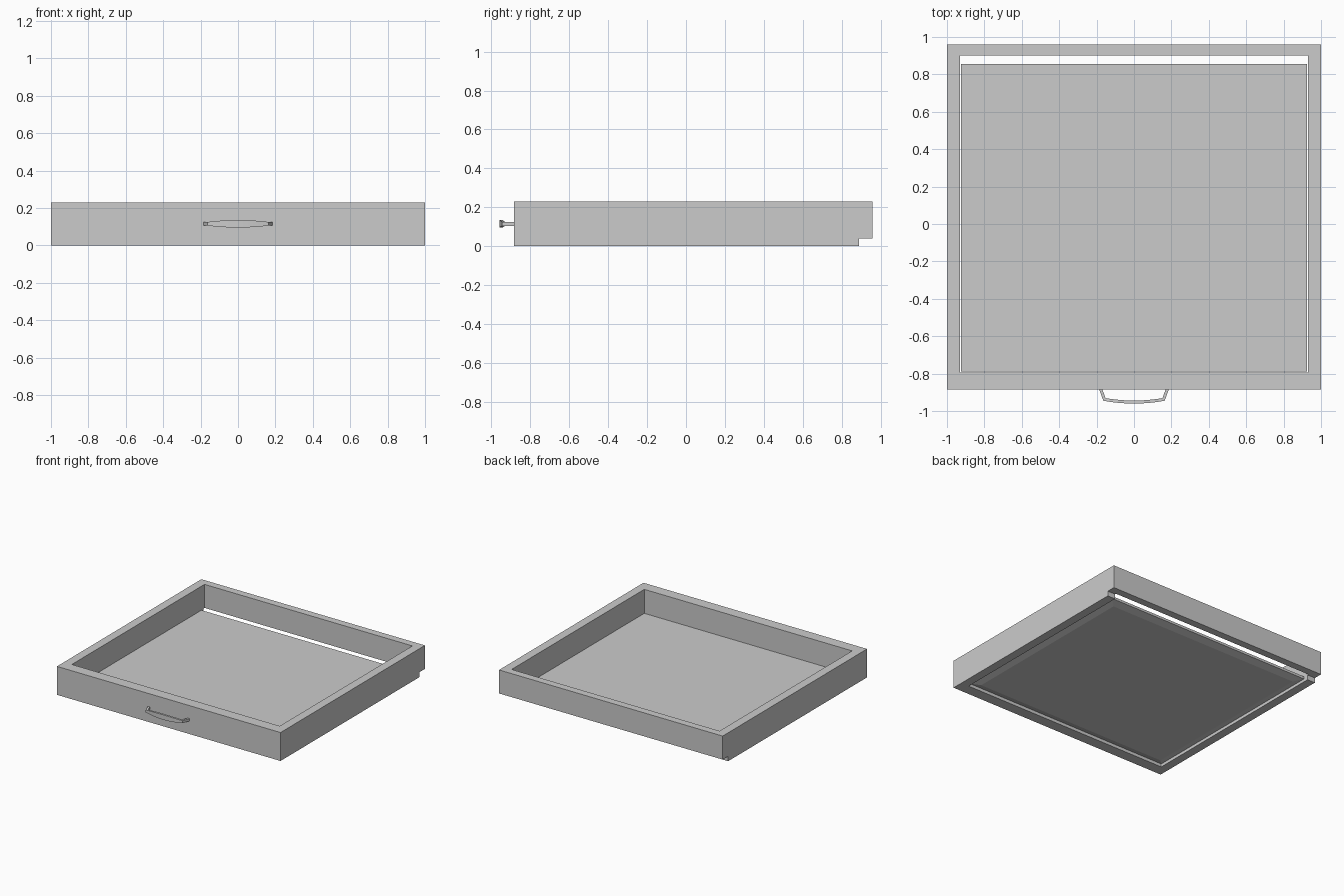
import bpy, bmesh
from mathutils import Vector

cube = bpy.data.objects.get("Cube")
if cube:
    bpy.data.objects.remove(cube, do_unlink=True)

# One plain grey for everything
grey = bpy.data.materials.new("plain_grey")
grey.use_nodes = True
grey.diffuse_color = (0.6, 0.6, 0.6, 1)
grey.node_tree.nodes["Principled BSDF"].inputs["Base Color"].default_value = (0.6, 0.6, 0.6, 1)


def finish(name, bm):
    bmesh.ops.recalc_face_normals(bm, faces=bm.faces)
    mesh = bpy.data.meshes.new(name)
    bm.to_mesh(mesh)
    bm.free()
    mesh.materials.append(grey)
    obj = bpy.data.objects.new(name, mesh)
    bpy.context.scene.collection.objects.link(obj)
    return obj


def box(name, x, y, z):
    bm = bmesh.new()
    bmesh.ops.create_cube(bm, size=1)
    for v in bm.verts:
        v.co = [lo + (c + 0.5) * (hi - lo) for c, (lo, hi) in zip(v.co, (x, y, z))]
    return finish(name, bm)


def loft(name, rings):
    """Skin a list of four-point rings and cap both ends."""
    bm = bmesh.new()
    loops = [[bm.verts.new(p) for p in ring] for ring in rings]
    for a, b in zip(loops, loops[1:]):
        for i in range(4):
            j = (i + 1) % 4
            bm.faces.new((a[i], a[j], b[j], b[i]))
    bm.faces.new(loops[0])
    bm.faces.new(loops[-1])
    return finish(name, bm)


# Drawer frame: solid block, hollowed through, with the back raised off the floor
frame = box("drawer_frame", (-1, 1), (-0.885, 0.96), (0, 0.23))
cutters = [
    box("hollow_cutter", (-0.93, 0.93), (-0.795, 0.9), (-0.5, 0.5)),
    box("back_notch_cutter", (-1.5, 1.5), (0.89, 1.5), (-0.5, 0.04)),
]
for cutter in cutters:
    cutter.hide_render = True
    mod = frame.modifiers.new(cutter.name, "BOOLEAN")
    mod.operation = "DIFFERENCE"
    mod.solver = "EXACT"
    mod.object = cutter
    bpy.context.view_layer.objects.active = frame
    bpy.ops.object.modifier_apply(modifier=mod.name)
for cutter in cutters:
    bpy.data.objects.remove(cutter, do_unlink=True)


# Floor panel with a bevelled underside
def panel_ring(inset, z):
    x, y0, y1 = 0.925 - inset, -0.788 + inset, 0.855 - inset
    return [(-x, y0, z), (x, y0, z), (x, y1, z), (-x, y1, z)]


loft("floor_panel", [panel_ring(0.06, 0.002), panel_ring(0, 0.02), panel_ring(0, 0.04)])

# Bowed pull handle: grip swells in height toward the middle
half, mid_z, thick, steps = 0.158, 0.115, 0.008, 12
path = [(Vector((-0.178, -0.883)), 0.01)]
for i in range(steps + 1):
    t = 2 * i / steps - 1
    swell = 1 - t * t
    path.append((Vector((half * t, -0.938 - 0.014 * swell)), 0.01 + 0.01 * swell))
path.append((Vector((0.178, -0.883)), 0.01))

rings = []
for i, (p, h) in enumerate(path):
    before = (p - path[i - 1][0]).normalized() if i else None
    after = (path[i + 1][0] - p).normalized() if i < len(path) - 1 else None
    if before is None or after is None:
        side = Vector((0.0085 if before is None else -0.0085, 0))
    else:
        tangent = (before + after).normalized()
        side = Vector((-tangent.y, tangent.x)) * thick / tangent.dot(before)
    a, b = p + side, p - side
    rings.append([(a.x, a.y, mid_z - h), (b.x, b.y, mid_z - h),
                  (b.x, b.y, mid_z + h), (a.x, a.y, mid_z + h)])
loft("pull_handle", rings)
